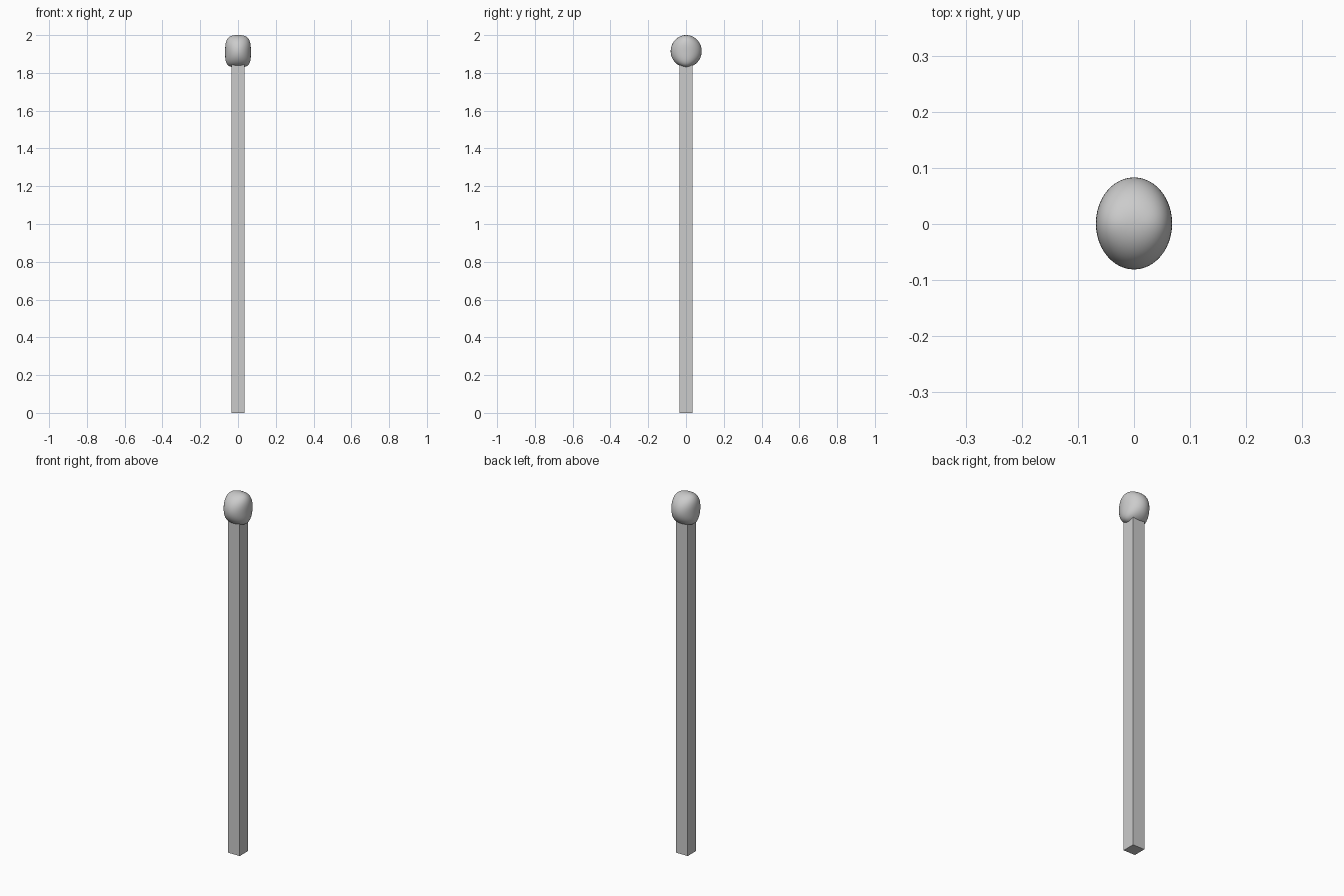
import bpy
from math import sqrt

if "Cube" in bpy.data.objects:
    bpy.data.objects.remove(bpy.data.objects["Cube"])

# Square wooden stick
bpy.ops.mesh.primitive_cube_add(size=1, location=(0, 0, 0.925))
stick = bpy.context.object
stick.name = "stick"
stick.scale = (0.071, 0.071, 1.85)
bpy.ops.object.transform_apply(location=True, scale=True)

# Bulbous head: round from the side, a rounded rectangle from the front
bpy.ops.mesh.primitive_uv_sphere_add(segments=48, ring_count=40, radius=1)
head = bpy.context.object
head.name = "head"
for v in head.data.vertices:
    x, y, z = v.co
    r = sqrt(x * x + y * y)
    if r > 1e-5:
        n = 3.0 if z > 0 else 3.8
        boxy = max(0, 1 - abs(z) ** n) ** (1 / n)
        x *= boxy / r
    v.co = (0.068 * x, 0.082 * y + 0.001, 0.085 * z + 1.915)
bpy.ops.object.shade_smooth()
